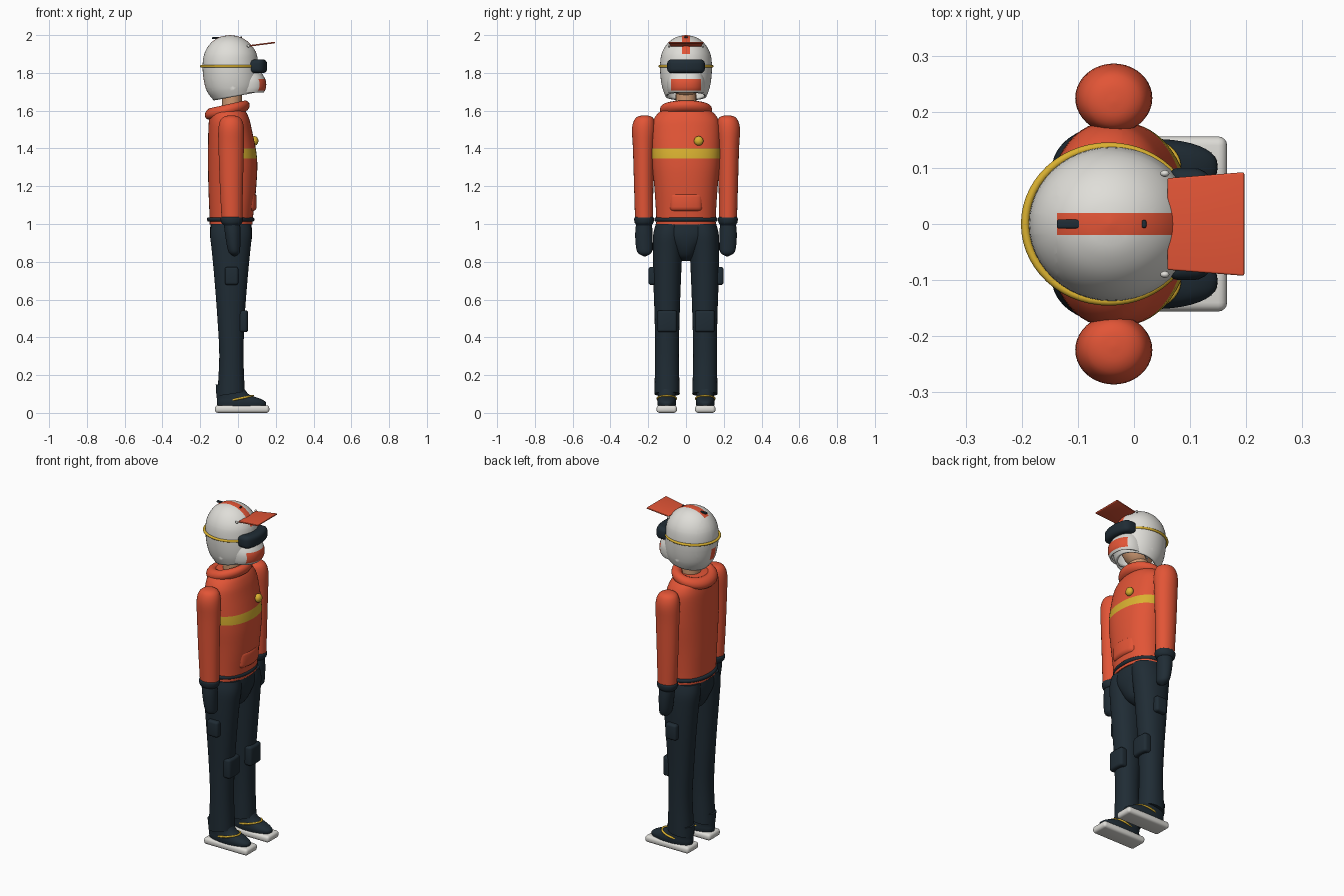
import bpy, bmesh, math
from mathutils import Vector

if "Cube" in bpy.data.objects:
    bpy.data.objects.remove(bpy.data.objects["Cube"])


def material(name, rgb):
    m = bpy.data.materials.new(name)
    m.diffuse_color = (*rgb, 1)
    m.use_nodes = True
    m.node_tree.nodes["Principled BSDF"].inputs["Base Color"].default_value = m.diffuse_color
    return m


RED = material("orange red", (0.76, 0.09, 0.037))
NAVY = material("dark navy", (0.014, 0.025, 0.035))
GOLD = material("yellow gold", (0.70, 0.44, 0.03))
WHITE = material("off white", (0.74, 0.73, 0.69))
SKIN = material("skin", (0.62, 0.32, 0.17))


def finish(name, bm, mat, mirror=False, shell=0.0):
    bmesh.ops.recalc_face_normals(bm, faces=bm.faces[:])
    me = bpy.data.meshes.new(name)
    bm.to_mesh(me)
    bm.free()
    me.materials.append(mat)
    ob = bpy.data.objects.new(name, me)
    bpy.context.collection.objects.link(ob)
    bpy.ops.object.select_all(action='DESELECT')
    ob.select_set(True)
    bpy.context.view_layer.objects.active = ob
    bpy.ops.object.shade_smooth_by_angle(angle=math.radians(40))
    if shell:
        s = ob.modifiers.new("Shell", 'SOLIDIFY')
        s.thickness, s.offset = shell, -1
    if mirror:
        m = ob.modifiers.new("Mirror", 'MIRROR')
        m.use_axis = (False, True, False)
    return ob


def skin_rings(bm, rings, loop=False):
    vs = [[bm.verts.new(p) for p in r] for r in rings]
    n = len(vs[0])
    for i in range(len(vs) - (0 if loop else 1)):
        a, b = vs[i], vs[(i + 1) % len(vs)]
        for j in range(n):
            k = (j + 1) % n
            bm.faces.new((a[j], a[k], b[k], b[j]))
    return vs


def loft(name, keys, mat, n=2.0, sides=40, steps=4, caps=(True, True), **kw):
    """Stack of oval sections: z, centre x, centre y, radius x, radius y, tilt."""
    keys = [tuple(k) + (0,) * (6 - len(k)) for k in keys]
    path = []
    for i in range(len(keys) - 1):
        p0, p1, p2, p3 = (keys[min(max(i + d, 0), len(keys) - 1)] for d in (-1, 0, 1, 2))
        for s in range(steps):
            t = s / steps
            path.append([0.5 * (2 * b + (c - a) * t + (2 * a - 5 * b + 4 * c - d) * t * t
                                + (3 * b - a - 3 * c + d) * t ** 3)
                         for a, b, c, d in zip(p0, p1, p2, p3)])
    path.append(keys[-1])
    rings = []
    for z, cx, cy, rx, ry, tilt in path:
        ring = []
        for j in range(sides):
            c, s = math.cos(math.tau * j / sides), math.sin(math.tau * j / sides)
            dx = rx * math.copysign(abs(c) ** (2 / n), c)
            dy = ry * math.copysign(abs(s) ** (2 / n), s)
            ring.append((cx + dx, cy + dy, z + tilt * dx))
        rings.append(ring)
    bm = bmesh.new()
    vs = skin_rings(bm, rings)
    for flag, ring in zip(caps, (vs[0], vs[-1])):
        if flag:
            bm.faces.new(ring)
    return finish(name, bm, mat, **kw)


def hoop(name, centre, rx, ry, tube, mat, tilt=0.0, **kw):
    """Oval tube lying flat, with an optional slope along x."""
    rings = []
    for i in range(56):
        c, s = math.cos(math.tau * i / 56), math.sin(math.tau * i / 56)
        ring = []
        for j in range(14):
            u, w = (tube * f(math.tau * j / 14) for f in (math.cos, math.sin))
            dx = (rx + u) * c
            ring.append(Vector(centre) + Vector((dx, (ry + u) * s, w + tilt * dx)))
        rings.append(ring)
    bm = bmesh.new()
    skin_rings(bm, rings, loop=True)
    return finish(name, bm, mat, **kw)


def box(name, centre, size, bevel, mat, bend=0.0, slope=0.0, flare=0.0, **kw):
    """Rounded box, optionally wrapped back around z, sloped or widened along x."""
    bm = bmesh.new()
    bmesh.ops.create_cube(bm, size=1)
    for v in bm.verts:
        v.co = Vector(a * b for a, b in zip(v.co, size))
    bmesh.ops.bevel(bm, geom=bm.edges[:], offset=bevel, segments=4, profile=0.5, affect='EDGES')
    if bend:
        for i in range(-4, 5):
            bmesh.ops.bisect_plane(bm, geom=bm.verts[:] + bm.edges[:] + bm.faces[:],
                                   plane_co=(0, i * size[1] / 10, 0), plane_no=(0, 1, 0))
    for v in bm.verts:
        x, y, z = v.co
        v.co = Vector((x - bend * y * y, y * (1 + flare * x), z + slope * x)) + Vector(centre)
    return finish(name, bm, mat, **kw)


def ball(name, centre, radii, mat, **kw):
    bm = bmesh.new()
    bmesh.ops.create_uvsphere(bm, u_segments=24, v_segments=14, radius=1)
    for v in bm.verts:
        v.co = Vector(a * b for a, b in zip(v.co, radii)) + Vector(centre)
    return finish(name, bm, mat, **kw)


def paint(ob, mat, cuts, rule):
    """Cut the surface along axis planes and recolour faces that satisfy the rule."""
    ob.data.materials.append(mat)
    bm = bmesh.new()
    bm.from_mesh(ob.data)
    for axis, value in cuts:
        no = Vector((0, 0, 0))
        no[axis] = 1
        bmesh.ops.bisect_plane(bm, geom=bm.verts[:] + bm.edges[:] + bm.faces[:],
                               plane_co=no * value, plane_no=no)
    for f in bm.faces:
        if rule(*f.calc_center_median()):
            f.material_index = 1
    bm.to_mesh(ob.data)
    bm.free()


# Head and neck
ball("face", (-0.03, 0, 1.79), (0.10, 0.09, 0.125), SKIN)
loft("neck", [(1.56, -0.035, 0, 0.053, 0.055), (1.73, -0.03, 0, 0.052, 0.054)], SKIN)

# Helmet shell, open below, with crown and rear stripes
helmet = loft("helmet", [(1.675, -0.016, 0, 0.112, 0.108, 0.19), (1.72, -0.027, 0, 0.138, 0.125, 0.12),
                         (1.78, -0.035, 0, 0.148, 0.135, 0.05), (1.85, -0.04, 0, 0.147, 0.137),
                         (1.91, -0.04, 0, 0.135, 0.126), (1.96, -0.042, 0, 0.10, 0.094),
                         (1.99, -0.043, 0, 0.053, 0.05), (2.0, -0.043, 0, 0.003, 0.003)],
              WHITE, sides=48, caps=(False, True), shell=0.012)
paint(helmet, RED, [(1, -0.02), (1, 0.02), (0, -0.137), (2, 1.72), (2, 1.79), (2, 1.90)],
      lambda x, y, z: abs(y) < 0.02 and ((z > 1.90 and x > -0.137) or (x < -0.1 and 1.72 < z < 1.79)))
chin = loft("chin_guard", [(1.695, 0.035, 0, 0.10, 0.095), (1.72, 0.04, 0, 0.108, 0.10),
                           (1.76, 0.04, 0, 0.107, 0.10), (1.80, 0.03, 0, 0.095, 0.09)],
            WHITE, n=2.3, caps=(False, False), shell=0.012)
paint(chin, RED, [(1, -0.08), (1, 0.08), (2, 1.708), (2, 1.768)],
      lambda x, y, z: abs(y) < 0.08 and x > 0.06 and 1.708 < z < 1.768)

# Helmet fittings
box("visor", (0.128, 0, 1.952), (0.137, 0.174, 0.008), 0.0035, RED, slope=0.13, flare=0.9)
ball("visor_stud", (0.055, 0.09, 1.943), (0.008, 0.006, 0.008), WHITE, mirror=True)
box("crown_vent", (-0.11, 0, 1.984), (0.055, 0.016, 0.01), 0.004, NAVY)
box("crown_button", (0.018, 0, 1.988), (0.008, 0.014, 0.01), 0.003, NAVY)
box("goggles", (0.118, 0, 1.835), (0.072, 0.20, 0.072), 0.022, NAVY, bend=2.5)
hoop("goggle_strap", (-0.045, 0, 1.835), 0.149, 0.138, 0.0075, GOLD)

# Jacket with chest band
jacket = loft("jacket", [(0.998, -0.037, 0, 0.113, 0.158), (1.05, -0.035, 0, 0.116, 0.158),
                         (1.2, -0.03, 0, 0.127, 0.168), (1.35, -0.029, 0, 0.13, 0.182),
                         (1.5, -0.042, 0, 0.115, 0.182), (1.56, -0.047, 0, 0.105, 0.168),
                         (1.60, -0.053, 0, 0.09, 0.13), (1.615, -0.055, 0, 0.06, 0.08)],
              RED, n=2.2, sides=56)
paint(jacket, GOLD, [(2, 1.348), (2, 1.40), (0, -0.02)],
      lambda x, y, z: 1.348 < z < 1.40 and x > -0.02)
hoop("collar", (-0.057, 0, 1.603), 0.088, 0.108, 0.031, RED, tilt=0.22)
hoop("jacket_hem", (-0.039, 0, 1.024), 0.114, 0.156, 0.012, NAVY)
ball("chest_badge", (0.088, 0.067, 1.44), (0.02, 0.025, 0.025), GOLD)
box("front_pocket", (0.071, 0, 1.117), (0.055, 0.18, 0.10), 0.024, RED, bend=2.4)

# Arms, cuffs and gloves
loft("sleeve", [(1.03, -0.032, 0.222, 0.055, 0.048), (1.2, -0.035, 0.224, 0.061, 0.051),
                (1.4, -0.036, 0.225, 0.067, 0.056), (1.5, -0.036, 0.224, 0.068, 0.062),
                (1.55, -0.036, 0.221, 0.057, 0.053), (1.57, -0.036, 0.219, 0.034, 0.033),
                (1.575, -0.036, 0.218, 0.003, 0.003)], RED, mirror=True)
loft("cuff", [(0.995, -0.033, 0.222, 0.046, 0.042), (1.008, -0.033, 0.222, 0.056, 0.05),
              (1.03, -0.033, 0.222, 0.059, 0.052), (1.04, -0.033, 0.222, 0.05, 0.045)], NAVY, mirror=True)
loft("glove", [(1.01, -0.033, 0.222, 0.044, 0.041), (0.95, -0.028, 0.223, 0.041, 0.046),
               (0.88, -0.023, 0.221, 0.035, 0.044), (0.845, -0.019, 0.219, 0.027, 0.034),
               (0.828, -0.018, 0.218, 0.003, 0.003)], NAVY, mirror=True)

# Trousers
loft("hips", [(0.805, -0.035, 0, 0.03, 0.02), (0.83, -0.035, 0, 0.07, 0.055), (0.88, -0.035, 0, 0.098, 0.09),
              (0.94, -0.037, 0, 0.112, 0.15), (1.0, -0.037, 0, 0.108, 0.157)], NAVY, n=2.1)
loft("trouser_leg", [(0.10, -0.037, 0.10, 0.073, 0.067, 0.15), (0.3, -0.035, 0.101, 0.064, 0.063),
                     (0.5, -0.037, 0.10, 0.072, 0.066), (0.7, -0.037, 0.10, 0.087, 0.073),
                     (0.85, -0.037, 0.098, 0.101, 0.078), (0.94, -0.037, 0.094, 0.11, 0.08),
                     (1.0, -0.037, 0.085, 0.104, 0.075)], NAVY, n=2.15, mirror=True)
box("knee_pad", (0.031, 0.10, 0.485), (0.046, 0.105, 0.115), 0.014, NAVY, bend=2.0, mirror=True)
box("side_pocket", (-0.034, 0.178, 0.725), (0.072, 0.042, 0.095), 0.014, NAVY, mirror=True)

# Shoes
box("sole", (0.022, 0.102, 0.02), (0.288, 0.108, 0.04), 0.016, WHITE, mirror=True)
loft("shoe", [(0.03, 0.018, 0.102, 0.125, 0.046), (0.055, 0.018, 0.102, 0.13, 0.05),
              (0.075, 0.003, 0.102, 0.115, 0.048), (0.10, -0.03, 0.102, 0.085, 0.046),
              (0.15, -0.048, 0.102, 0.07, 0.05)], NAVY, n=2.4, mirror=True)
hoop("shoe_strap", (0.008, 0.102, 0.076), 0.07, 0.049, 0.006, GOLD, tilt=0.2, mirror=True)
